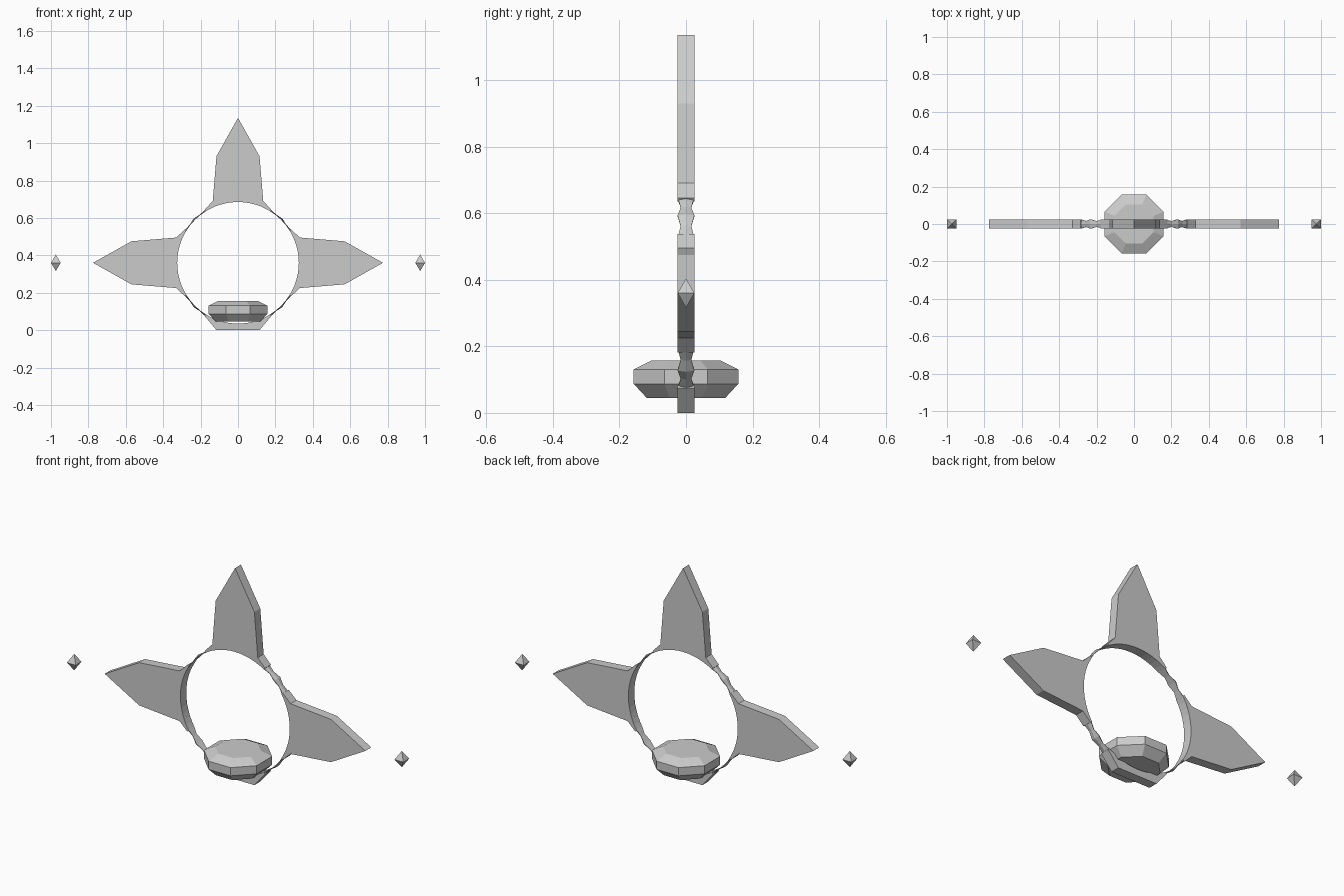
import bpy, bmesh, math
from mathutils import Vector

if "Cube" in bpy.data.objects:
    bpy.data.objects.remove(bpy.data.objects["Cube"])

CZ, R, HALF = 0.36, 0.325, 0.025   # ring centre height, inner radius, half thickness

metal = bpy.data.materials.new("plain grey")
metal.diffuse_color = (0.6, 0.6, 0.6, 1)
metal.use_nodes = True
metal.node_tree.nodes["Principled BSDF"].inputs["Base Color"].default_value = metal.diffuse_color


def finish(name, bm):
    bmesh.ops.recalc_face_normals(bm, faces=bm.faces)
    me = bpy.data.meshes.new(name)
    bm.to_mesh(me)
    bm.free()
    me.materials.append(metal)
    ob = bpy.data.objects.new(name, me)
    bpy.context.collection.objects.link(ob)
    return ob


def polar(r, a, y):
    return Vector((r * math.sin(a), y, CZ + r * math.cos(a)))


def loft(name, loops):
    """Skin a row of equal-length point loops and cap both ends."""
    bm = bmesh.new()
    rows = [[bm.verts.new(p) for p in lp] for lp in loops]
    n = len(rows[0])
    for a, b in zip(rows, rows[1:]):
        for i in range(n):
            j = (i + 1) % n
            bm.faces.new((a[i], a[j], b[j], b[i]))
    bm.faces.new(rows[0])
    bm.faces.new(rows[-1])
    return finish(name, bm)


def plate(name, half_outline, turn):
    """Flat blade: mirrored (side, radius) outline closed by the ring's inner arc."""
    right = [p for p in reversed(half_outline) if p[0] > 0]
    outline = [(-u, r) for u, r in half_outline] + right
    end = math.atan2(right[-1][0], right[-1][1])
    outline += [(R * math.sin(end * k / 6), R * math.cos(end * k / 6))
                for k in range(6, -7, -1)]
    pts = [(math.hypot(u, r), math.atan2(u, r) + turn) for u, r in outline]
    loft(name, [[polar(r, a, y) for r, a in pts] for y in (-HALF, HALF)])


# Three pointed blades and the short foot
blade = [(0.178, 0.285), (0.135, 0.33), (0.115, 0.57), (0, 0.775)]
foot = [(0.178, 0.285), (0.115, 0.36)]
for name, shape, deg in (("top_blade", blade, 0), ("right_blade", blade, 90),
                         ("left_blade", blade, -90), ("foot", foot, 180)):
    plate(name, shape, math.radians(deg))

# Thin faceted ring links between the blades
for q in range(4):
    loops = []
    for deg, ro, w in ((30, .337, HALF), (38, .329, .016), (45, .335, HALF),
                       (52, .329, .016), (60, .337, HALF)):
        a = math.radians(deg + 90 * q)
        loops.append([polar(R, a, -w), polar(R, a, w),
                      polar((R + ro) / 2, a, w), polar(ro, a, 0),
                      polar((R + ro) / 2, a, -w)])
    loft(f"ring_link_{q + 1}", loops)

# Eight-sided gem resting inside the ring
k = 1 / math.cos(math.pi / 8)
loft("gem", [[(r * k * math.cos(math.pi / 8 + i * math.pi / 4),
               r * k * math.sin(math.pi / 8 + i * math.pi / 4), z) for i in range(8)]
             for r, z in ((.118, .045), (.157, .087), (.157, .131), (.105, .157))])

# Floating side diamonds
for side, x in (("left", -0.974), ("right", 0.974)):
    bm = bmesh.new()
    mid = [bm.verts.new((x + sx * 0.026, sy * HALF, CZ))
           for sx, sy in ((-1, -1), (1, -1), (1, 1), (-1, 1))]
    for dz in (-0.044, 0.044):
        tip = bm.verts.new((x, 0, CZ + dz))
        for i in range(4):
            bm.faces.new((mid[i], mid[(i + 1) % 4], tip))
    finish(f"{side}_diamond", bm)
